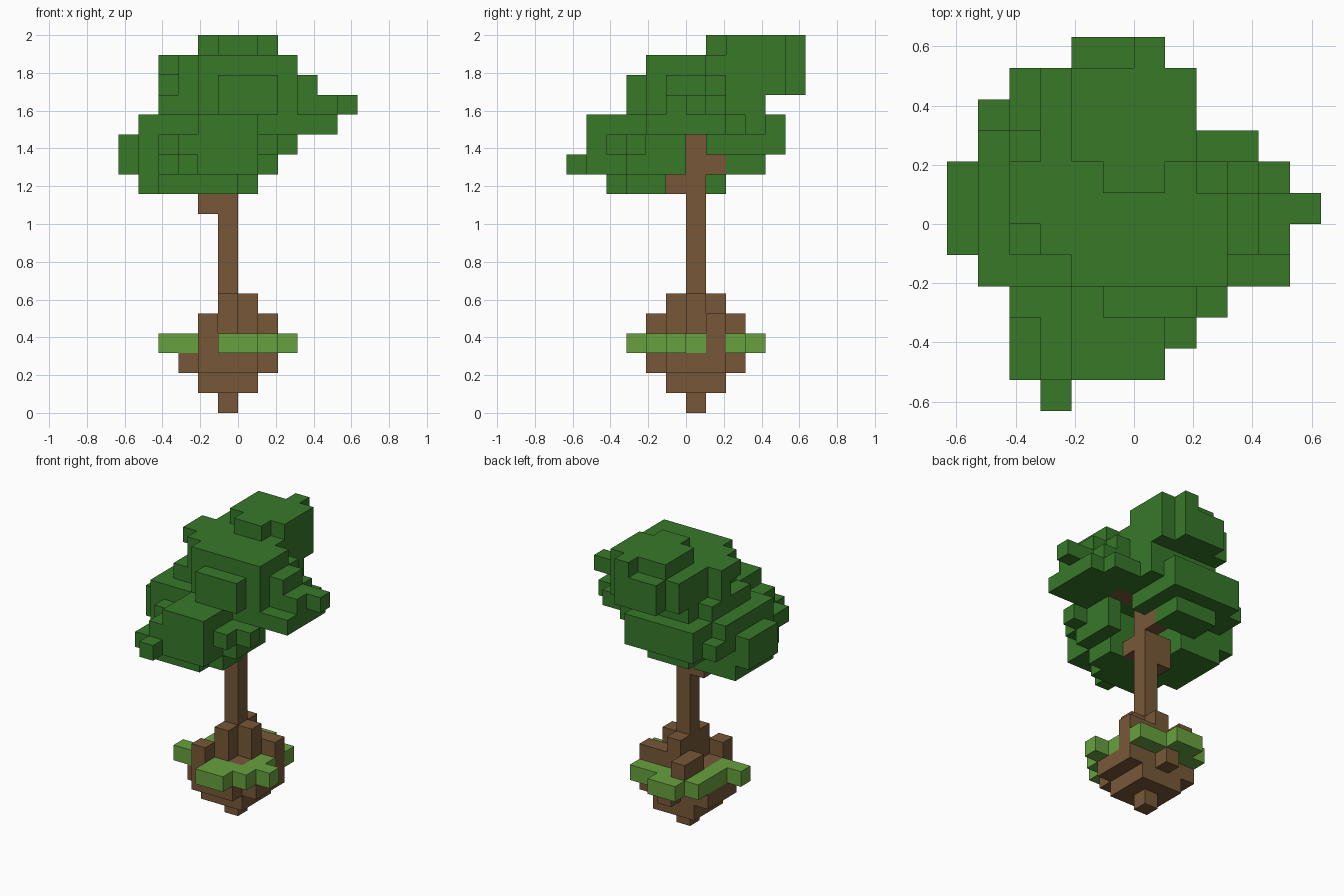
import bpy
import bmesh
from itertools import product
from mathutils import Vector

UNIT = 2 / 19  # edge of one block

cube = bpy.data.objects.get("Cube")
if cube:
    bpy.data.objects.remove(cube, do_unlink=True)


def make_material(name, red, green, blue):
    mat = bpy.data.materials.new(name)
    mat.use_nodes = True
    colour = (red, green, blue, 1)
    mat.diffuse_color = colour
    mat.node_tree.nodes["Principled BSDF"].inputs["Base Color"].default_value = colour
    return mat


def block_part(name, mat, boxes):
    """Merge boxes (x, x, y, y, z, z in blocks) into one clean outer skin."""
    cells = set()
    for xa, xb, ya, yb, za, zb in boxes:
        cells.update(product(range(xa, xb), range(ya, yb), range(za, zb)))

    bm = bmesh.new()
    corners = {}

    def corner(point):
        key = tuple(round(c) for c in point)
        if key not in corners:
            corners[key] = bm.verts.new(Vector(key) * UNIT)
        return corners[key]

    for cell in sorted(cells):
        centre = Vector(cell) + Vector((.5, .5, .5))
        for axis, sign in product(range(3), (-1, 1)):
            normal = Vector((0, 0, 0))
            normal[axis] = sign
            neighbour = tuple(round(c) for c in Vector(cell) + normal)
            if neighbour in cells:
                continue
            u = Vector((0, 0, 0))
            u[(axis + 1) % 3] = .5
            v = normal.cross(u)
            middle = centre + normal / 2
            bm.faces.new([corner(middle + p) for p in (-u - v, u - v, u + v, v - u)])

    mesh = bpy.data.meshes.new(name)
    bm.to_mesh(mesh)
    bm.free()
    mesh.materials.append(mat)
    obj = bpy.data.objects.new(name, mesh)
    bpy.context.collection.objects.link(obj)
    return obj


bark = make_material("bark brown", .185, .097, .039)
leaf = make_material("dark leaf green", .038, .19, .022)
sprig = make_material("light sprig green", .14, .355, .05)

# Trunk with short branches inside the crown
block_part("trunk", bark, [
    (-1, 0, 0, 1, 0, 15),
    (-2, -1, 0, 1, 10, 12),
    (-1, 0, 1, 2, 12, 13),
    (-1, 0, -1, 0, 11, 12),
    (0, 2, 0, 1, 14, 15),
])

# Stepped root ball with upright posts
block_part("root_ball", bark, [
    (-2, 1, -1, 2, 1, 4),
    (-2, 1, -2, 2, 2, 3),
    (-1, 0, 2, 3, 2, 3),
    (-3, 2, -1, 2, 2, 3),
    (-2, -1, -2, -1, 3, 5),
    (1, 2, 1, 2, 3, 5),
    (-1, 0, -1, 2, 4, 6),
    (0, 1, 0, 1, 4, 6),
    (0, 1, 1, 2, 4, 5),
    (-2, -1, 1, 3, 4, 5),
])

# Flat sprigs around the root ball
block_part("root_sprigs", sprig, [
    (-1, 1, -3, -2, 3, 4),
    (-1, 2, -2, -1, 3, 4),
    (1, 3, -1, 0, 3, 4),
    (1, 2, 0, 1, 3, 4),
    (-4, -2, -1, 0, 3, 4),
    (-3, -2, 0, 3, 3, 4),
    (-2, 2, 2, 3, 3, 4),
    (-2, 0, 3, 4, 3, 4),
])

# Top of the crown, leaning to the back
block_part("crown_top", leaf, [
    (-2, 2, 2, 5, 16, 19),
    (-1, 1, 1, 2, 18, 19),
    (0, 1, 5, 6, 16, 19),
    (-2, 0, 5, 6, 16, 18),
    (-3, 2, -1, 5, 16, 18),
    (-2, 3, -2, 1, 15, 18),
    (-3, 2, -1, 4, 15, 16),
    (-4, -3, 0, 2, 17, 18),
    (-4, -3, 1, 2, 16, 17),
    (-4, -3, -1, 3, 15, 16),
    (-1, 2, -3, -2, 15, 17),
])

# Wide middle of the crown, with the stub on its left
block_part("crown_middle", leaf, [
    (2, 4, -1, 2, 15, 16),
    (3, 4, -1, 1, 16, 17),
    (2, 3, 1, 2, 16, 17),
    (4, 5, -1, 1, 15, 16),
    (5, 6, 0, 1, 15, 16),
    (-5, 0, -2, 2, 14, 15),
    (0, 2, -2, 0, 14, 15),
    (0, 2, 1, 2, 14, 15),
    (2, 5, -2, 2, 14, 15),
    (1, 4, 2, 3, 14, 15),
    (1, 2, 3, 4, 14, 15),
    (-4, 1, 1, 5, 13, 15),
    (-5, -4, 2, 3, 13, 15),
    (-5, -4, 3, 4, 13, 14),
])

# Low hanging clumps of the crown
block_part("crown_lower", leaf, [
    (-2, 1, -5, -2, 12, 15),
    (-4, -3, -5, -3, 12, 13),
    (-3, -2, -5, -2, 12, 14),
    (-3, -2, -6, -5, 12, 13),
    (-4, 0, -4, -3, 11, 13),
    (-4, 1, -3, -1, 11, 14),
    (1, 2, -4, -3, 13, 14),
    (1, 2, -3, 0, 12, 14),
    (2, 3, -3, -2, 13, 14),
    (-6, -4, -1, 2, 12, 14),
    (-5, -2, -2, 2, 11, 14),
    (-3, 0, 2, 4, 12, 13),
])
